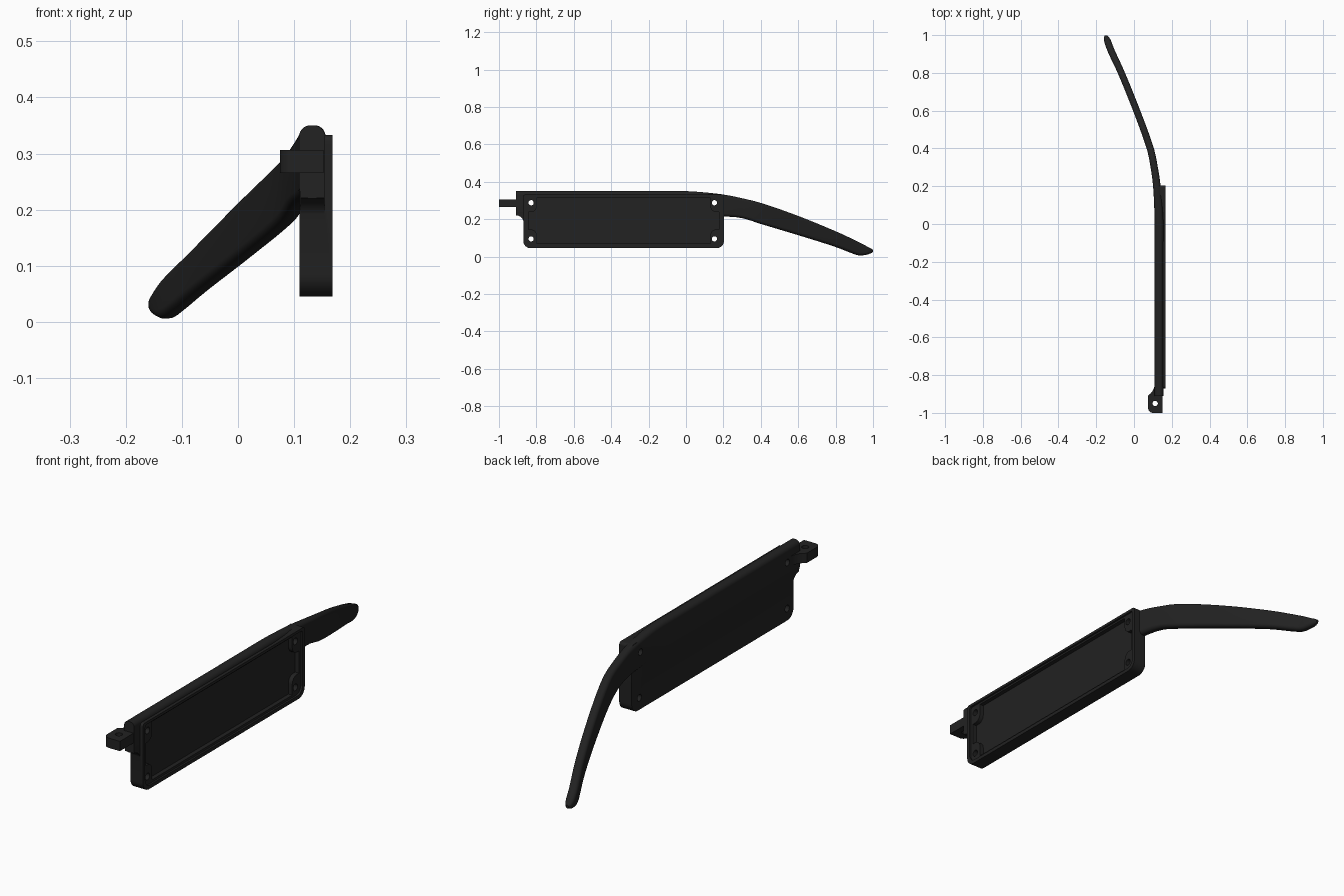
import bpy, bmesh, math
from mathutils import Vector

if "Cube" in bpy.data.objects:
    bpy.data.objects.remove(bpy.data.objects["Cube"])

black = bpy.data.materials.new("matte black")
black.diffuse_color = (0.016, 0.016, 0.016, 1)
black.use_nodes = True
black.node_tree.nodes["Principled BSDF"].inputs["Base Color"].default_value = black.diffuse_color


def finish(bm, name, smooth=True):
    bmesh.ops.recalc_face_normals(bm, faces=bm.faces)
    me = bpy.data.meshes.new(name)
    bm.to_mesh(me)
    bm.free()
    ob = bpy.data.objects.new(name, me)
    bpy.context.collection.objects.link(ob)
    me.materials.append(black)
    return ob


def prism(name, pts, lo, hi, axis):
    """Extrude a 2D outline along x (outline is y,z) or z (outline is x,y)."""
    bm = bmesh.new()
    put = (lambda p, h: (h, *p)) if axis == "x" else (lambda p, h: (*p, h))
    a = [bm.verts.new(put(p, lo)) for p in pts]
    b = [bm.verts.new(put(p, hi)) for p in pts]
    bm.faces.new(a)
    bm.faces.new(b[::-1])
    for i in range(len(pts)):
        j = (i + 1) % len(pts)
        bm.faces.new((a[i], a[j], b[j], b[i]))
    return finish(bm, name)


def arc(cx, cy, r, a0, a1, n=8):
    return [(cx + r * math.cos(math.radians(a0 + (a1 - a0) * i / n)),
             cy + r * math.sin(math.radians(a0 + (a1 - a0) * i / n))) for i in range(n + 1)]


def rounded(x0, x1, y0, y1, rb, rt):
    return (arc(x0 + rb, y0 + rb, rb, 180, 270) + arc(x1 - rb, y0 + rb, rb, 270, 360)
            + arc(x1 - rt, y1 - rt, rt, 0, 90) + arc(x0 + rt, y1 - rt, rt, 90, 180))


def circle(cx, cy, r):
    return arc(cx, cy, r, 0, 360, 24)[:-1]


def boolean(ob, other, op):
    m = ob.modifiers.new(op, "BOOLEAN")
    m.operation, m.object, m.solver = op, other, "EXACT"
    bpy.context.view_layer.objects.active = ob
    bpy.ops.object.modifier_apply(modifier=m.name)
    bpy.data.objects.remove(other)


def curve(table, y, col):
    """Smooth interpolation down one column of the station table."""
    k = max(i for i in range(len(table) - 1) if table[i][0] <= y or i == 0)
    p = [table[min(max(k + d, 0), len(table) - 1)] for d in (-1, 0, 1, 2)]

    def slope(a, b):
        return (b[col] - a[col]) / (b[0] - a[0])
    h = p[2][0] - p[1][0]
    t = (y - p[1][0]) / h
    m0, m1 = slope(p[0], p[2]) * h, slope(p[1], p[3]) * h
    return ((2*t**3 - 3*t**2 + 1) * p[1][col] + (t**3 - 2*t**2 + t) * m0
            + (3*t**2 - 2*t**3) * p[2][col] + (t**3 - t**2) * m1)


# Ear arm stations: y, centre x, bottom z, top z, thickness
stations = [(-0.91, 0.132, 0.22, 0.35, 0.046), (-0.1, 0.132, 0.22, 0.35, 0.046),
            (0.03, 0.132, 0.22, 0.349, 0.046), (0.2, 0.121, 0.215, 0.332, 0.040),
            (0.3, 0.107, 0.206, 0.312, 0.038), (0.4, 0.086, 0.175, 0.287, 0.037),
            (0.6, 0.014, 0.115, 0.217, 0.036), (0.8, -0.067, 0.052, 0.135, 0.036),
            (0.91, -0.118, 0.010, 0.084, 0.037), (0.94, -0.130, 0.006, 0.069, 0.037),
            (0.975, -0.142, 0.013, 0.050, 0.034), (0.99, -0.147, 0.019, 0.043, 0.024),
            (0.999, -0.149, 0.024, 0.037, 0.010)]
ys = [-0.91, -0.1] + [-0.05 + 0.04 * i for i in range(24)] + [
    0.91, 0.925, 0.94, 0.96, 0.975, 0.984, 0.99, 0.996, 0.999]
bm = bmesh.new()
rings = []
for y in ys:
    x, lo, hi, w = (curve(stations, y, c) for c in (1, 2, 3, 4))
    dx = 0 if y < -0.08 else (curve(stations, min(y + 0.004, 0.999), 1)
                              - curve(stations, y - 0.004, 1)) / (min(y + 0.004, 0.999) - y + 0.004)
    side = Vector((1, -dx, 0)).normalized()
    if y > 0.96:
        side = Vector((1, 0.3 * (0.999 - y) / 0.039, 0)).normalized()
    r = min(w * 0.42, (hi - lo) * 0.42)
    ring = rounded(-w / 2, w / 2, lo, hi, r, r)
    rings.append([bm.verts.new(Vector((x, y, z)) + side * u) for u, z in ring])
for a, b in zip(rings, rings[1:]):
    for i in range(len(a)):
        j = (i + 1) % len(a)
        bm.faces.new((a[i], a[j], b[j], b[i]))
bm.faces.new(rings[0][::-1])
bm.faces.new(rings[-1])
arm = finish(bm, "ear_arm")

# Rectangular case, with a concave shoulder below the front of the arm
case = prism("case", rounded(-0.87, 0.203, 0.045, 0.333, 0.04, 0.012), 0.110, 0.168, "x")
shoulder = prism("shoulder", [(-0.85, 0.27), (-0.909, 0.27)]
                 + arc(-0.909, 0.18, 0.041, 90, 0) + [(-0.85, 0.16)], 0.111, 0.154, "x")

# Hinge tab with a flared inner edge and a pin hole
tab = prism("hinge_tab", arc(0.100, -0.975, 0.025, 180, 270) + [(0.152, -1.0), (0.152, -0.85)]
            + [(0.120, -0.83), (0.111, -0.845), (0.107, -0.865), (0.098, -0.885),
               (0.087, -0.898), (0.075, -0.908)], 0.265, 0.306, "z")
boolean(tab, prism("pin_cutter", circle(0.112, -0.95, 0.014), 0.2, 0.4, "z"), "DIFFERENCE")

for part in (arm, shoulder, tab):
    boolean(case, part, "UNION")
case.name = "temple_arm"

# Shallow lid ledge, then a cavity notched around the four screw bosses
boolean(case, prism("ledge_cutter", rounded(-0.855, 0.188, 0.060, 0.322, 0.032, 0.01),
                    0.160, 0.2, "x"), "DIFFERENCE")
y0, y1, z0, z1, n = -0.843, 0.176, 0.070, 0.314, 0.045
holes = [(y, z) for y in (-0.828, 0.152) for z in (0.095, 0.288)]
c = 0.03
cavity = ([(y0, z0 + n + c)] + arc(y0 + n - c, z0 + n, c, 90, 0, 6) + [(y0 + n, z0), (y1 - n, z0)]
          + arc(y1 - n + c, z0 + n, c, 180, 90, 6) + [(y1, z0 + n + c), (y1, z1 - n - c)]
          + arc(y1 - n + c, z1 - n, c, 270, 180, 6) + [(y1 - n, z1), (y0 + n, z1)]
          + arc(y0 + n - c, z1 - n, c, 0, -90, 6) + [(y0, z1 - n - c)])
pts = [p for i, p in enumerate(cavity) if math.dist(p, cavity[i - 1]) > 1e-4]
boolean(case, prism("cavity_cutter", pts, 0.142, 0.2, "x"), "DIFFERENCE")
for y, z in holes:
    boolean(case, prism("screw_cutter", circle(y, z, 0.014), 0.05, 0.25, "x"), "DIFFERENCE")

bpy.context.view_layer.objects.active = case
case.select_set(True)
bpy.ops.object.shade_smooth_by_angle(angle=math.radians(30))
